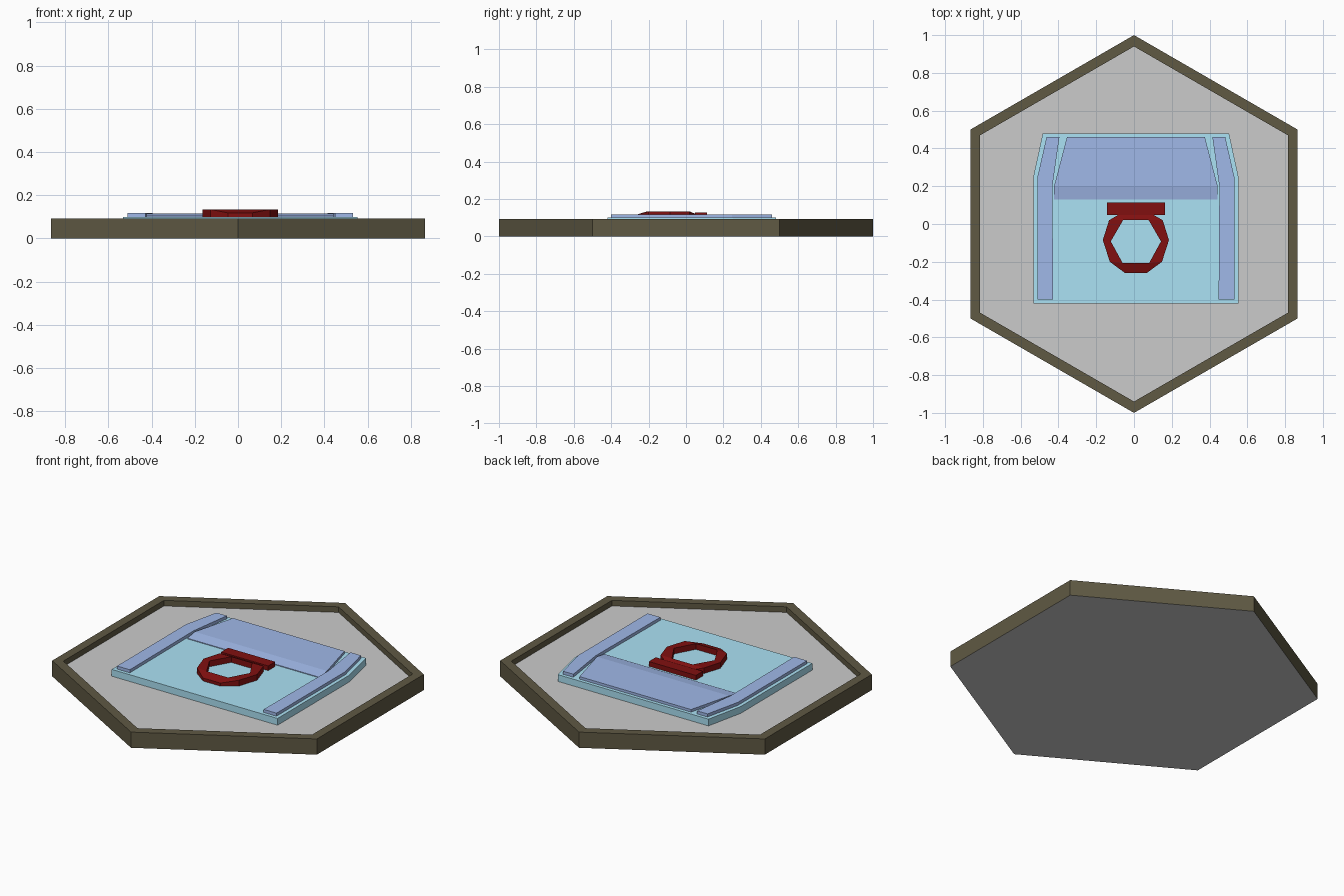
import bpy, bmesh, math

if "Cube" in bpy.data.objects:
    bpy.data.objects.remove(bpy.data.objects["Cube"])

CX = 0.01  # centre line of the inlaid panel


def material(name, rgb):
    m = bpy.data.materials.new(name)
    m.diffuse_color = (*rgb, 1)
    m.use_nodes = True
    m.node_tree.nodes["Principled BSDF"].inputs["Base Color"].default_value = m.diffuse_color
    return m


STONE = material("stone_brown", (0.115, 0.10, 0.057))
PALE = material("pale_blue", (0.41, 0.76, 0.91))
BLUE = material("soft_blue", (0.35, 0.48, 0.81))
RED = material("dark_red", (0.22, 0.005, 0.005))


def make(name, verts, faces, mat=None):
    me = bpy.data.meshes.new(name)
    me.from_pydata(verts, [], faces)
    bm = bmesh.new()
    bm.from_mesh(me)
    bmesh.ops.recalc_face_normals(bm, faces=bm.faces)
    bm.to_mesh(me)
    bm.free()
    ob = bpy.data.objects.new(name, me)
    bpy.context.collection.objects.link(ob)
    if mat:
        me.materials.append(mat)
    return ob


def loft(name, rings, mat=None, caps=True, closed=False):
    """Join equal-length rings of points; cap the ends or close the loop."""
    n = len(rings[0])
    verts = [p for r in rings for p in r]
    faces = []
    for k in range(len(rings) if closed else len(rings) - 1):
        a, b = k * n, (k + 1) % len(rings) * n
        if not caps and not closed and k == len(rings) - 1:
            break
        faces += [(a + i, a + (i + 1) % n, b + (i + 1) % n, b + i) for i in range(n)]
    if caps:
        faces += [tuple(range(n)), tuple(range(len(verts) - n, len(verts)))]
    return make(name, verts, faces, mat)


def prism(name, outline, z0, z1, mat):
    return loft(name, [[(x, y, z) for x, y in outline] for z in (z0, z1)], mat)


def hexagon(r, z):
    return [(r * math.sin(i * math.pi / 3), r * math.cos(i * math.pi / 3), z) for i in range(6)]


def mirrored(half):
    """Full outline from its right half, listed bottom to top."""
    return [(CX + x, y) for x, y in half] + [(CX - x, y) for x, y in reversed(half)]


# Hexagonal tray: grey floor and brown raised rim
FLOOR = 0.06
loft("tray_floor", [hexagon(1, 0), hexagon(0.94, FLOOR)])
loft("tray_rim", [hexagon(1, 0), hexagon(1, 0.093), hexagon(0.94, 0.093),
                  hexagon(0.94, FLOOR)], STONE, caps=False)

# Pale panel
PANEL = 0.10
prism("panel", mirrored([(0.543, -0.42), (0.543, 0.25), (0.493, 0.48)]), FLOOR, PANEL, PALE)

# Side rails, bent inwards at the back
rail = [(0.438, -0.40), (0.522, -0.40), (0.522, 0.245), (0.473, 0.46), (0.405, 0.46), (0.442, 0.20)]
for side, s in (("right", 1), ("left", -1)):
    prism(side + "_rail", [(CX + s * x, y) for x, y in rail], PANEL, 0.118, BLUE)

# Back slab with a sloped front lip
slab = [(0.433, 0.13, 0.104), (0.433, 0.20, 0.115), (0.365, 0.46, 0.115)]
top = [(CX + x, y, z) for x, y, z in slab] + [(CX - x, y, z) for x, y, z in reversed(slab)]
verts = top + [(x, y, PANEL) for x, y, z in top]
faces = [(0, 1, 4, 5), (1, 2, 3, 4), tuple(range(6, 12))]
faces += [(i, (i + 1) % 6, (i + 1) % 6 + 6, i + 6) for i in range(6)]
make("back_slab", verts, faces, BLUE)

# Red ring: ten-sided outside, six-sided hole, bevelled front and back
H = 0.134
outer = [(0.175, -0.085, H), (0.142, 0.02, H), (0.09, 0.05, 0.12), (-0.09, 0.05, 0.12),
         (-0.142, 0.02, H), (-0.175, -0.085, H), (-0.138, -0.20, H), (-0.057, -0.26, 0.118),
         (0.057, -0.26, 0.118), (0.138, -0.20, H)]
inner = [(0.133, -0.092), (0.068, 0.02), (-0.068, 0.02),
         (-0.133, -0.092), (-0.07, -0.207), (0.07, -0.207)]
match = [0, 1, 1, 2, 2, 3, 4, 4, 5, 5]  # hole corner beside each outer corner
up = [(CX + x, y, z) for x, y, z in outer] + [(CX + x, y, H) for x, y in inner]
verts = up + [(x, y, PANEL) for x, y, z in up]
faces = []
for i in range(10):
    j = (i + 1) % 10
    a, b = 10 + match[i], 10 + match[j]
    cell = (i, j, b) if a == b else (i, j, b, a)
    faces += [cell, tuple(v + 16 for v in cell), (i, j, j + 16, i + 16)]
    if a != b:
        faces.append((a, b, b + 16, a + 16))
make("ring", verts, faces, RED)

# Red bar behind the ring
prism("bar", mirrored([(0.154, 0.048), (0.154, 0.113)]), PANEL, 0.128, RED)
